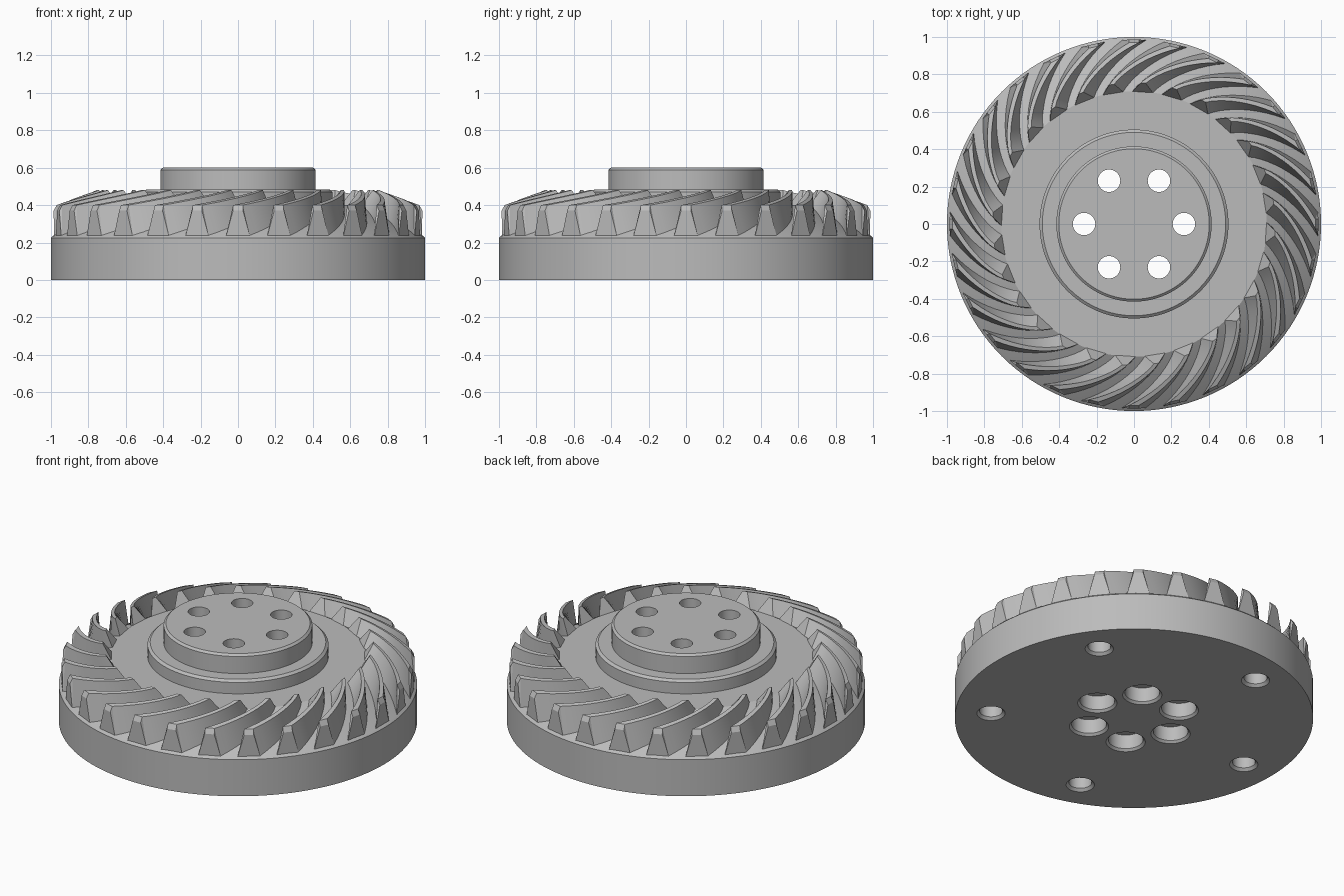
import bpy, bmesh, math
from math import sin, cos, pi, radians

if "Cube" in bpy.data.objects:
    bpy.data.objects.remove(bpy.data.objects["Cube"], do_unlink=True)

steel = bpy.data.materials.new("grey steel")
steel.use_nodes = True
grey = (0.5, 0.5, 0.5, 1)
steel.diffuse_color = grey
steel.node_tree.nodes["Principled BSDF"].inputs["Base Color"].default_value = grey

TEETH = 28
PITCH = 2 * pi / TEETH
TWIST = radians(22)


def lathe(bm, profile, sides, cx=0, cy=0):
    """Closed solid of revolution; profile runs from bottom to top as (radius, z)."""
    rings = [[bm.verts.new((cx + r * cos(2 * pi * i / sides), cy + r * sin(2 * pi * i / sides), z))
              for i in range(sides)] for r, z in profile]
    for low, high in zip(rings, rings[1:]):
        for i in range(sides):
            j = (i + 1) % sides
            bm.faces.new((low[i], low[j], high[j], high[i]))
    bm.faces.new(rings[0][::-1])
    bm.faces.new(rings[-1])


def finish(name, bm):
    bmesh.ops.recalc_face_normals(bm, faces=bm.faces)
    mesh = bpy.data.meshes.new(name)
    bm.to_mesh(mesh)
    bm.free()
    mesh.materials.append(steel)
    ob = bpy.data.objects.new(name, mesh)
    bpy.context.collection.objects.link(ob)
    return ob


def smooth(ob, angle):
    bpy.ops.object.select_all(action="DESELECT")
    ob.select_set(True)
    bpy.context.view_layer.objects.active = ob
    bpy.ops.object.shade_smooth_by_angle(angle=radians(angle))


# Wheel body: rim, sloped tooth floor, flat web, step and hub
bm = bmesh.new()
lathe(bm, [(1, 0), (1, 0.225), (0.99, 0.235), (0.71, 0.4), (0.505, 0.4), (0.505, 0.47),
           (0.49, 0.483), (0.415, 0.483), (0.415, 0.588), (0.402, 0.6)], 128)
body = finish("gear_body", bm)

# Hole cutters: six counterbored through holes, five blind holes underneath
bm = bmesh.new()
for k in range(6):
    a = k * pi / 3
    lathe(bm, [(0.13, -0.02), (0.097, 0.013), (0.097, 0.1), (0.06, 0.1), (0.06, 0.7)],
          40, 0.267 * cos(a), 0.267 * sin(a))
for k in range(5):
    a = pi + k * 2 * pi / 5
    lathe(bm, [(0.1, -0.02), (0.064, 0.015), (0.064, 0.15)], 32, 0.8 * cos(a), 0.8 * sin(a))
cutter = finish("hole_cutter", bm)
cutter.hide_render = True

cut = body.modifiers.new("holes", "BOOLEAN")
cut.operation = "DIFFERENCE"
cut.solver = "EXACT"
cut.object = cutter
bpy.context.view_layer.objects.active = body
bpy.ops.object.modifier_apply(modifier=cut.name)
bpy.data.objects.remove(cutter, do_unlink=True)
smooth(body, 25)


def tooth_section(t):
    """Root and tip (radius, z) of a tooth at t = 0 (inner end) to 1 (near the outer end)."""
    root = (0.705 + 0.28 * t, 0.393 - 0.168 * t)
    tip = (0.755 + 0.215 * t, 0.48 - 0.08 * t)
    return root, tip


# Spiral teeth: tapered sections swept along a curve, with a small outer chamfer
STEPS = 10
sections = [(i / STEPS, *tooth_section(i / STEPS)) for i in range(STEPS + 1)]
sections.append((1.0, (0.986, 0.225), (0.986, 0.37)))
bm = bmesh.new()
for k in range(TEETH):
    previous = None
    for t, root, tip in sections:
        centre = k * PITCH + TWIST * (1 - t ** 1.1)
        wide = PITCH * (0.37 - 0.07 * t)
        thin = PITCH * (0.08 + 0.04 * t)
        ring = [bm.verts.new((r * cos(centre + w), r * sin(centre + w), z))
                for (r, z), w in ((root, -wide), (tip, -thin), (tip, thin), (root, wide))]
        if previous:
            for i in range(4):
                j = (i + 1) % 4
                bm.faces.new((previous[i], previous[j], ring[j], ring[i]))
        else:
            bm.faces.new(ring)
        previous = ring
    bm.faces.new(previous[::-1])
teeth = finish("spiral_teeth", bm)
smooth(teeth, 25)
